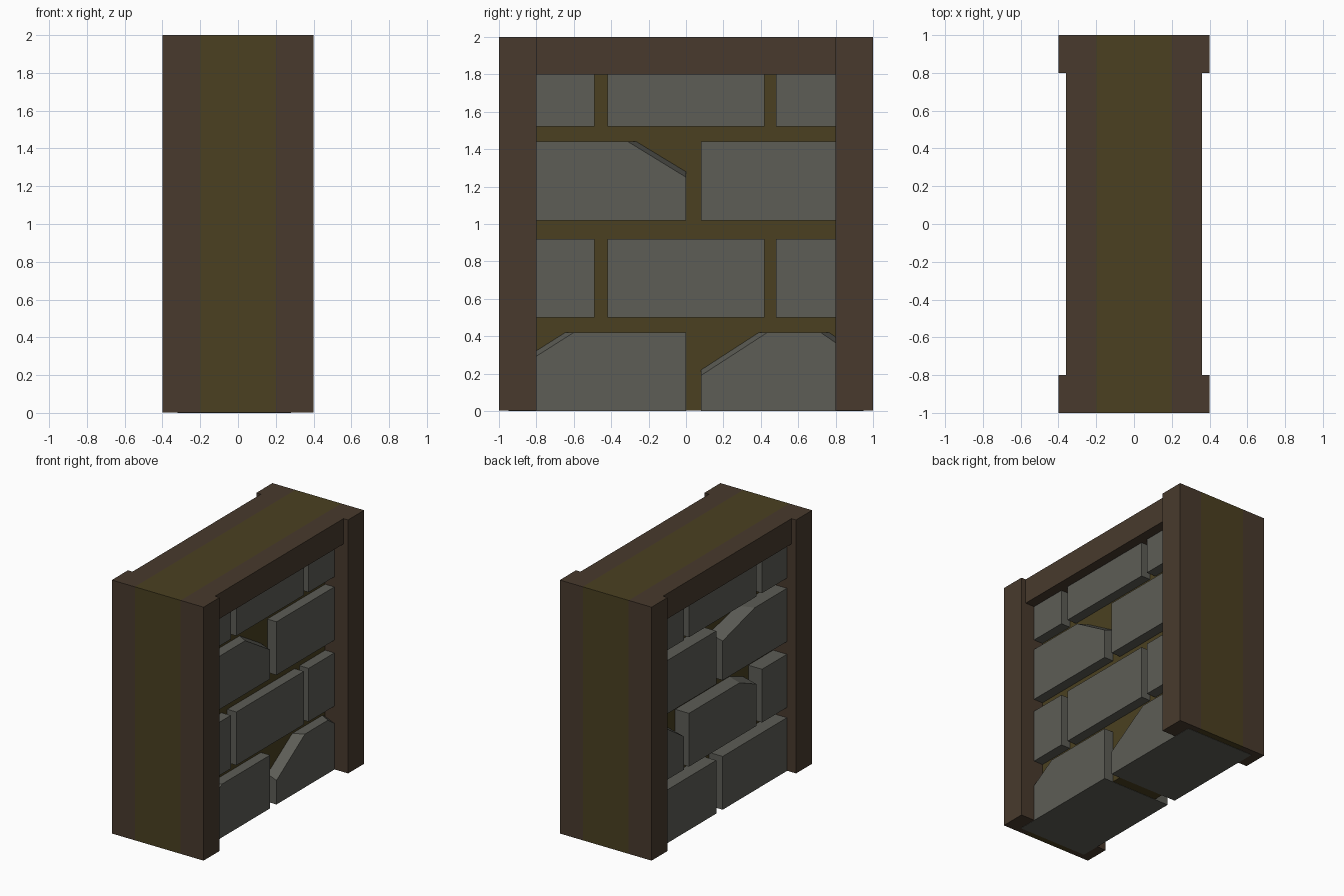
import bpy, bmesh

cube = bpy.data.objects.get("Cube")
if cube:
    bpy.data.objects.remove(cube, do_unlink=True)


def material(name, rgb):
    mat = bpy.data.materials.new(name)
    color = (*rgb, 1)
    mat.use_nodes = True
    mat.diffuse_color = color
    bsdf = mat.node_tree.nodes["Principled BSDF"]
    bsdf.inputs["Base Color"].default_value = color
    bsdf.inputs["Roughness"].default_value = 0.9
    return mat


wood = material("brown_wood", (0.065, 0.042, 0.026))
mortar = material("olive_mortar", (0.069, 0.051, 0.015))
stone = material("grey_stone", (0.109, 0.109, 0.093))


def prism(name, near, far, x_near, x_far, mat):
    """Loft between two (y, z) outlines at two x positions."""
    bm = bmesh.new()
    a = [bm.verts.new((x_near, y, z)) for y, z in near]
    b = [bm.verts.new((x_far, y, z)) for y, z in far]
    bm.faces.new(a)
    bm.faces.new(b[::-1])
    for i in range(len(a)):
        j = (i + 1) % len(a)
        bm.faces.new((a[i], b[i], b[j], a[j]))
    bmesh.ops.recalc_face_normals(bm, faces=bm.faces)
    mesh = bpy.data.meshes.new(name)
    bm.to_mesh(mesh)
    bm.free()
    mesh.materials.append(mat)
    obj = bpy.data.objects.new(name, mesh)
    bpy.context.collection.objects.link(obj)
    return obj


def outline(y0, y1, z0, z1, low=None, high=None, trim=0.0):
    """Brick outline; low/high = (y, z) ends of a broken top corner."""
    pts = [(y0, z0), (y1, z0)]
    for cut, y, s in ((high, y1, -1), (low, y0, 1)):
        if cut:
            top, side = (cut[0] - s * trim, z1), (y, cut[1] + trim * 0.65)
            pts += [side, top] if s < 0 else [top, side]
        else:
            pts.append((y, z1))
    return pts


def box(name, x0, x1, y0, y1, z0, z1, mat):
    o = outline(y0, y1, z0, z1)
    return prism(name, o, o, x0, x1, mat)


# Mortar core and timber frame
CORE = 0.2
BASE = 0.002
box("mortar_core", -CORE, CORE, -1, 1, BASE, 2, mortar)
for side, s in (("left", 1), ("right", -1)):
    for end, y0, y1 in (("front", -1, -0.8), ("back", 0.8, 1)):
        box(f"{end}_{side}_post", s * CORE, s * 0.4, y0, y1, BASE, 2, wood)
    box(f"{side}_top_beam", s * CORE, s * 0.36, -0.8, 0.8, 1.8, 2, wood)

# Brick courses, shared by both sides
rows = [(0, 0.42), (0.5, 0.92), (1.02, 1.44), (1.52, 1.9)]
pairs = [(-0.95, 0), (0.08, 0.95)]
triples = [(-0.9, -0.49), (-0.42, 0.42), (0.48, 0.9)]

# Broken corners: (side, row, brick) -> low-y and high-y cuts
chips = {
    (1, 0, 0): ((-0.6, 0.198), None),
    (1, 0, 1): ((0.435, 0.19), (0.72, 0.262)),
    (1, 2, 0): (None, (-0.31, 1.25)),
    (-1, 2, 0): (None, (-0.4, 1.33)),
    (-1, 1, 1): ((-0.21, 0.83), None),
    (-1, 1, 2): ((0.72, 0.76), None),
}
for side, s, face in (("left", 1, 0.28), ("right", -1, 0.32)):
    for r, (z0, z1) in enumerate(rows):
        for b, (y0, y1) in enumerate(triples if r % 2 else pairs):
            low, high = chips.get((s, r, b), (None, None))
            # right-hand row 2 gap in the upper course follows the pairs
            near = outline(y0, y1, z0, z1, low, high)
            far = outline(y0, y1, z0, z1, low, high, 0.045)
            prism(f"{side}_brick_{r + 1}_{b + 1}", near, far, s * face, s * CORE, stone)

# Stone footing showing between the two faces of the lowest course
for name, (y0, y1) in zip(("front", "back"), pairs):
    box(f"{name}_stone_footing", -CORE, CORE, y0, y1, 0, 0.05, stone)
